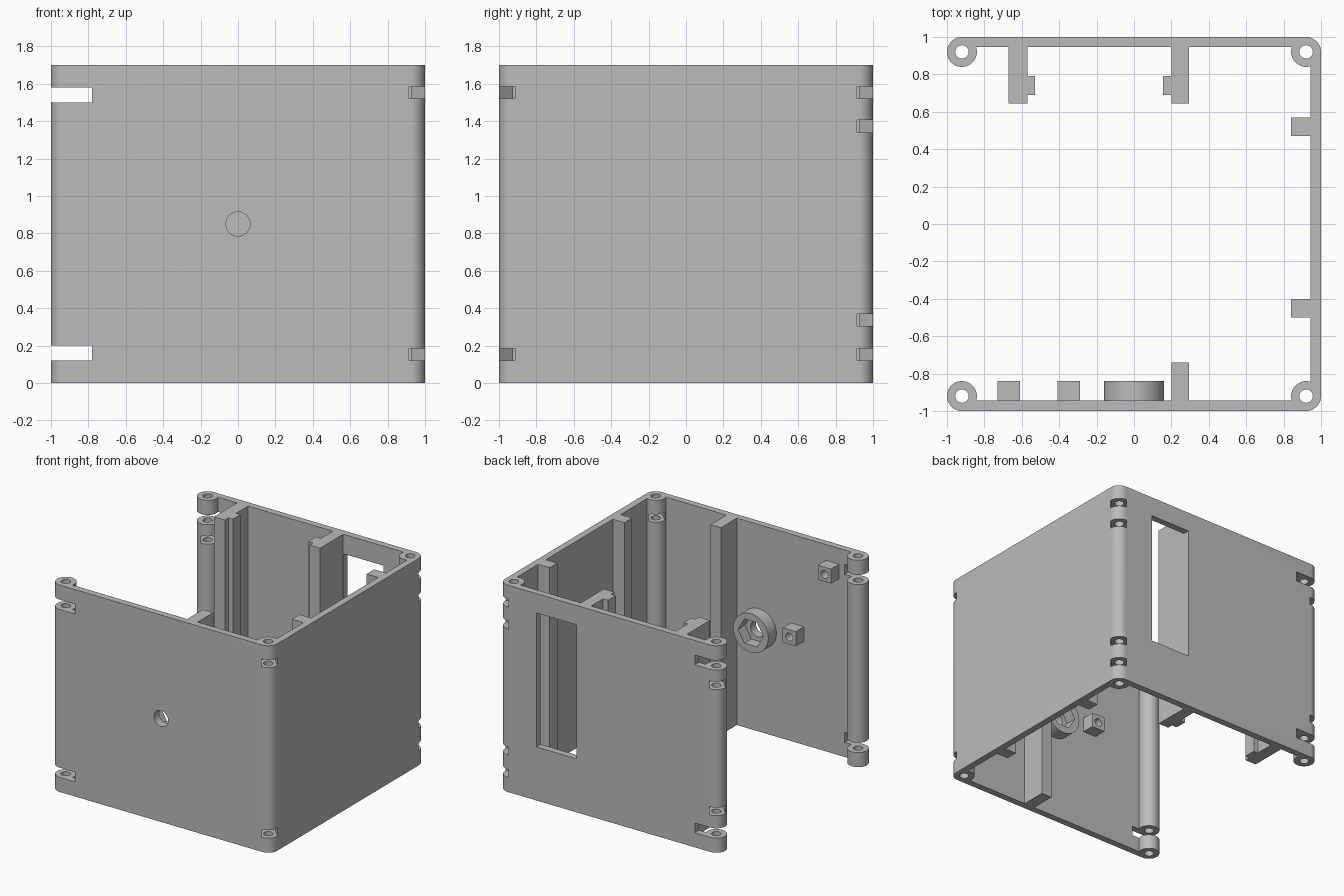
import bpy, bmesh
from math import pi, radians
from mathutils import Matrix

cube = bpy.data.objects.get("Cube")
if cube:
    bpy.data.objects.remove(cube, do_unlink=True)

H = 1.7        # height
T = 0.055      # wall thickness
P = 0.92       # hinge pillar offset from the centre
R = 0.08       # hinge pillar radius
INNER = 1 - T

grey = bpy.data.materials.new("matte_grey")
grey.use_nodes = True
grey.diffuse_color = (0.5, 0.5, 0.5, 1)
grey.node_tree.nodes["Principled BSDF"].inputs["Base Color"].default_value = (0.5, 0.5, 0.5, 1)

solids = bpy.data.collections.new("solids")
cutters = bpy.data.collections.new("cutters")
for c in (solids, cutters):
    bpy.context.scene.collection.children.link(c)


def finish(name, bm, coll):
    mesh = bpy.data.meshes.new(name)
    bm.to_mesh(mesh)
    bm.free()
    mesh.materials.append(grey)
    ob = bpy.data.objects.new(name, mesh)
    coll.objects.link(ob)
    ob.hide_render = True
    return ob


def box(name, x, y, z, coll, turn=0):
    """Box from (min, max) ranges, optionally turned about its own vertical axis."""
    bm = bmesh.new()
    mid = [(a + b) / 2 for a, b in (x, y, z)]
    size = [b - a for a, b in (x, y, z)]
    m = Matrix.Translation(mid) @ Matrix.Rotation(turn, 4, 'Z') @ Matrix.Diagonal((*size, 1))
    bmesh.ops.create_cube(bm, size=1, matrix=m)
    return finish(name, bm, coll)


def rod(name, centre, r, length, coll, sides=48, along_y=False):
    bm = bmesh.new()
    m = Matrix.Translation(centre)
    if along_y:
        m = m @ Matrix.Rotation(pi / 2, 4, 'X') @ Matrix.Rotation(radians(30), 4, 'Z')
    bmesh.ops.create_cone(bm, cap_ends=True, segments=sides, radius1=r, radius2=r,
                          depth=length, matrix=m)
    return finish(name, bm, coll)


full = (0, H)

# Three walls, open on the -x side
front = box("front_wall", (-P, P), (-1, -INNER), full, cutters)
cutters.objects.unlink(front)
bpy.context.scene.collection.objects.link(front)
box("back_wall", (-P, P), (INNER, 1), full, solids)
box("side_wall", (INNER, 1), (-P, P), full, solids)

# Hinge pillars with pin holes
for sx in (-1, 1):
    for sy in (-1, 1):
        rod("hinge_pillar", (sx * P, sy * P, H / 2), R, H, solids)
        rod("pin_hole", (sx * P, sy * P, H / 2), 0.036, H + 0.2, cutters, 32)

# Back wall rails, each with a small guide tab facing the middle
deep = INNER + 0.02
box("back_rail_right", (-0.67, -0.57), (0.645, deep), full, solids)
box("rail_tab_right", (-0.6, -0.53), (0.69, 0.79), full, solids)
box("back_rail_left", (0.2, 0.295), (0.645, deep), full, solids)
box("rail_tab_left", (0.155, 0.25), (0.69, 0.79), full, solids)

# Front rail and side rails
box("front_rail", (0.2, 0.295), (-deep, -0.74), full, solids)
for y in (0.47, -0.5):
    box("side_rail", (0.84, deep), (y, y + 0.1), full, solids)

# Screw blocks inside the front wall
for x, z in ((-0.67, 1.51), (-0.35, 0.91)):
    box("screw_block", (x - 0.06, x + 0.06), (-deep, -0.84), (z - 0.06, z + 0.06), solids)
    rod("screw_hole", (x, -0.84, z), 0.033, 0.16, cutters, 24, True)

# Nut holder ring with hexagonal recess and through hole
rod("nut_holder", (0, -0.9, 0.85), 0.16, 0.12, solids, 60, True)
rod("hex_recess", (0, -0.84, 0.85), 0.115, 0.18, cutters, 6, True)
rod("bolt_hole", (0, -1, 0.85), 0.065, 0.4, cutters, 36, True)

# Tall window in the back wall
box("window", (0.296, 0.66), (0.9, 1.1), (0.44, 1.54), cutters)

# Hinge slots at the open side, diagonal tie slots through the other pillars
for sy in (-1, 1):
    y = sorted((sy * 0.8, sy * 1.1))
    for z in (0.12, 1.5):
        box("hinge_slot", (-1.1, -0.78), y, (z, z + 0.08), cutters)


def tie_slot(sx, sy, z):
    x, y = sx * P, sy * P
    box("tie_slot", (x - 0.15, x + 0.15), (y - 0.06, y + 0.06), (z, z + 0.065),
        cutters, radians(45) * sx * sy)


for z in (0.12, 1.52):
    tie_slot(1, -1, z)
    tie_slot(1, 1, z)
for z in (0.305, 1.34):
    tie_slot(1, 1, z)
    tie_slot(-1, 1, z)

# Merge everything into one enclosure
for op, coll in (('UNION', solids), ('DIFFERENCE', cutters)):
    mod = front.modifiers.new(op.title(), 'BOOLEAN')
    mod.operation = op
    mod.operand_type = 'COLLECTION'
    mod.collection = coll
    mod.solver = 'EXACT'
    mod.use_self = True
bpy.context.view_layer.update()
merged = bpy.data.meshes.new_from_object(
    front.evaluated_get(bpy.context.evaluated_depsgraph_get()))
front.modifiers.clear()
front.data = merged
front.data.materials.clear()
front.data.materials.append(grey)
front.name = "enclosure"
front.hide_render = False

# Remove the helper solids
for coll in (solids, cutters):
    for ob in list(coll.objects):
        bpy.data.objects.remove(ob, do_unlink=True)
    bpy.data.collections.remove(coll)

bpy.context.view_layer.objects.active = front
front.select_set(True)
bpy.ops.object.shade_smooth_by_angle(angle=radians(30))
